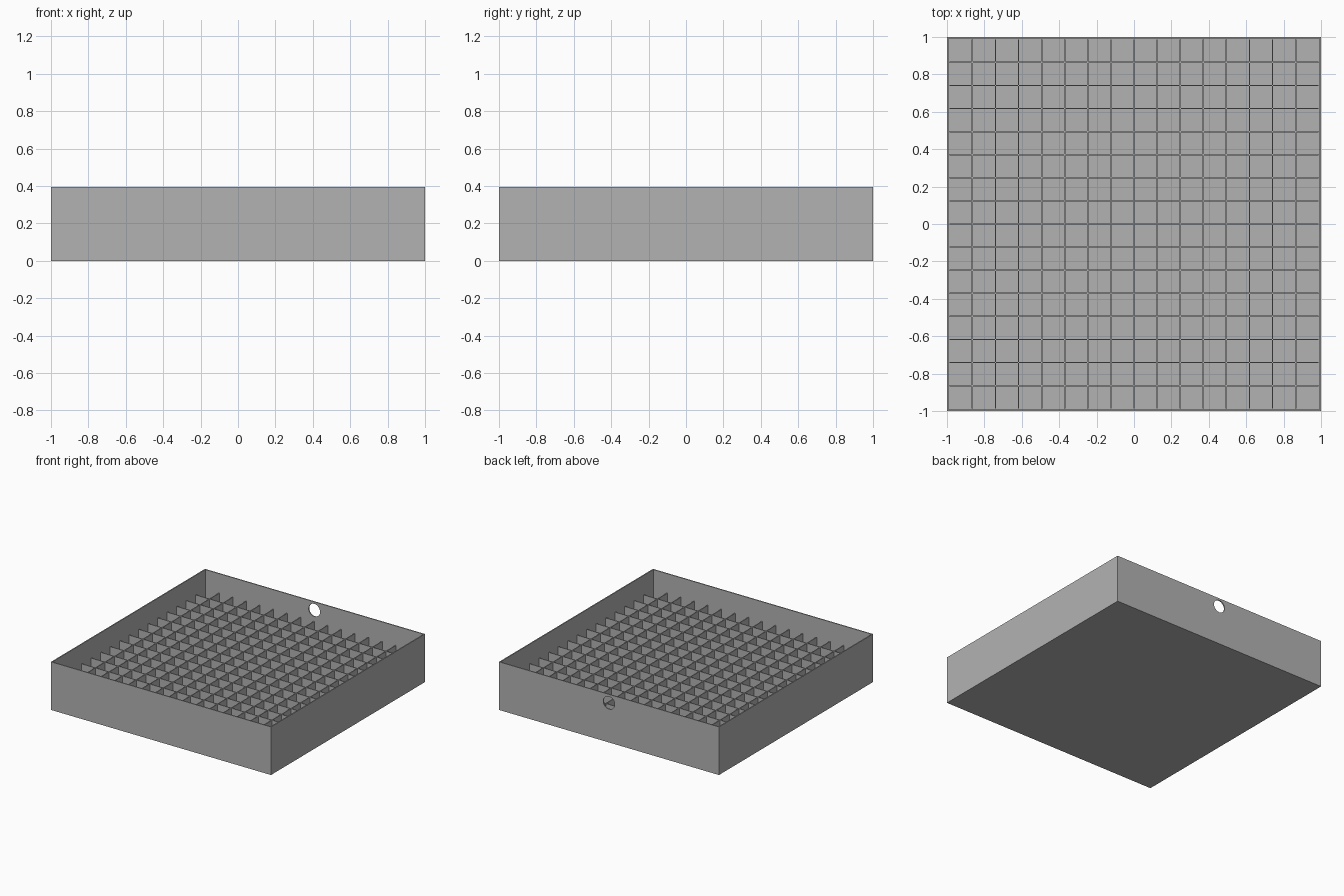
import bpy, bmesh, math

old = bpy.data.objects.get("Cube")
if old:
    bpy.data.objects.remove(old, do_unlink=True)

HALF = 1.0
HEIGHT = 0.395
WALL = 0.0125
FLOOR = 0.0125
CELLS = 16
GRID_TOP = 0.237
SLAT = 0.007
HOLE_R = 0.052
HOLE_Z = 0.326

grey = bpy.data.materials.new("plain grey")
grey.use_nodes = True
colour = (0.45, 0.45, 0.45, 1)
grey.diffuse_color = colour
grey.node_tree.nodes["Principled BSDF"].inputs["Base Color"].default_value = colour


def box(bm, size, centre):
    """Add an axis-aligned box to the mesh."""
    verts = bmesh.ops.create_cube(bm, size=1)["verts"]
    bmesh.ops.scale(bm, vec=size, verts=verts)
    bmesh.ops.translate(bm, vec=centre, verts=verts)


def make(name, bm):
    mesh = bpy.data.meshes.new(name)
    bm.to_mesh(mesh)
    bm.free()
    mesh.materials.append(grey)
    obj = bpy.data.objects.new(name, mesh)
    bpy.context.collection.objects.link(obj)
    return obj


# Open tray: a box with its top face inset and pushed down to the floor
bm = bmesh.new()
box(bm, (2 * HALF, 2 * HALF, HEIGHT), (0, 0, HEIGHT / 2))
bm.faces.ensure_lookup_table()
top = max(bm.faces, key=lambda f: f.calc_center_median().z)
bmesh.ops.inset_region(bm, faces=[top], thickness=WALL)
inner = bmesh.ops.extrude_discrete_faces(bm, faces=[top])["faces"][0]
bmesh.ops.translate(bm, vec=(0, 0, FLOOR - HEIGHT), verts=inner.verts)
bmesh.ops.recalc_face_normals(bm, faces=bm.faces)
tray = make("tray", bm)

# Round cable hole through the back wall
bpy.ops.mesh.primitive_cylinder_add(vertices=48, radius=HOLE_R, depth=0.1,
                                    location=(0, HALF, HOLE_Z),
                                    rotation=(math.pi / 2, 0, 0))
cutter = bpy.context.object
cutter.name = "hole_cutter"
cutter.hide_render = True
cut = tray.modifiers.new("cable_hole", 'BOOLEAN')
cut.operation = 'DIFFERENCE'
cut.solver = 'EXACT'
cut.object = cutter
bpy.ops.object.select_all(action='DESELECT')
tray.select_set(True)
bpy.context.view_layer.objects.active = tray
bpy.ops.object.modifier_apply(modifier=cut.name)
bpy.data.objects.remove(cutter, do_unlink=True)
bpy.ops.object.shade_smooth_by_angle(angle=math.radians(30))

# Crossing divider slats that split the tray into square cells
span = 2 * (HALF - WALL)
pitch = span / CELLS
slat_height = GRID_TOP - FLOOR
mid = FLOOR + slat_height / 2
across, along = bmesh.new(), bmesh.new()
for i in range(1, CELLS):
    p = -span / 2 + i * pitch
    box(across, (span, SLAT, slat_height), (0, p, mid))
    box(along, (SLAT, span, slat_height), (p, 0, mid))
make("cross_dividers", across)
make("lengthwise_dividers", along)
